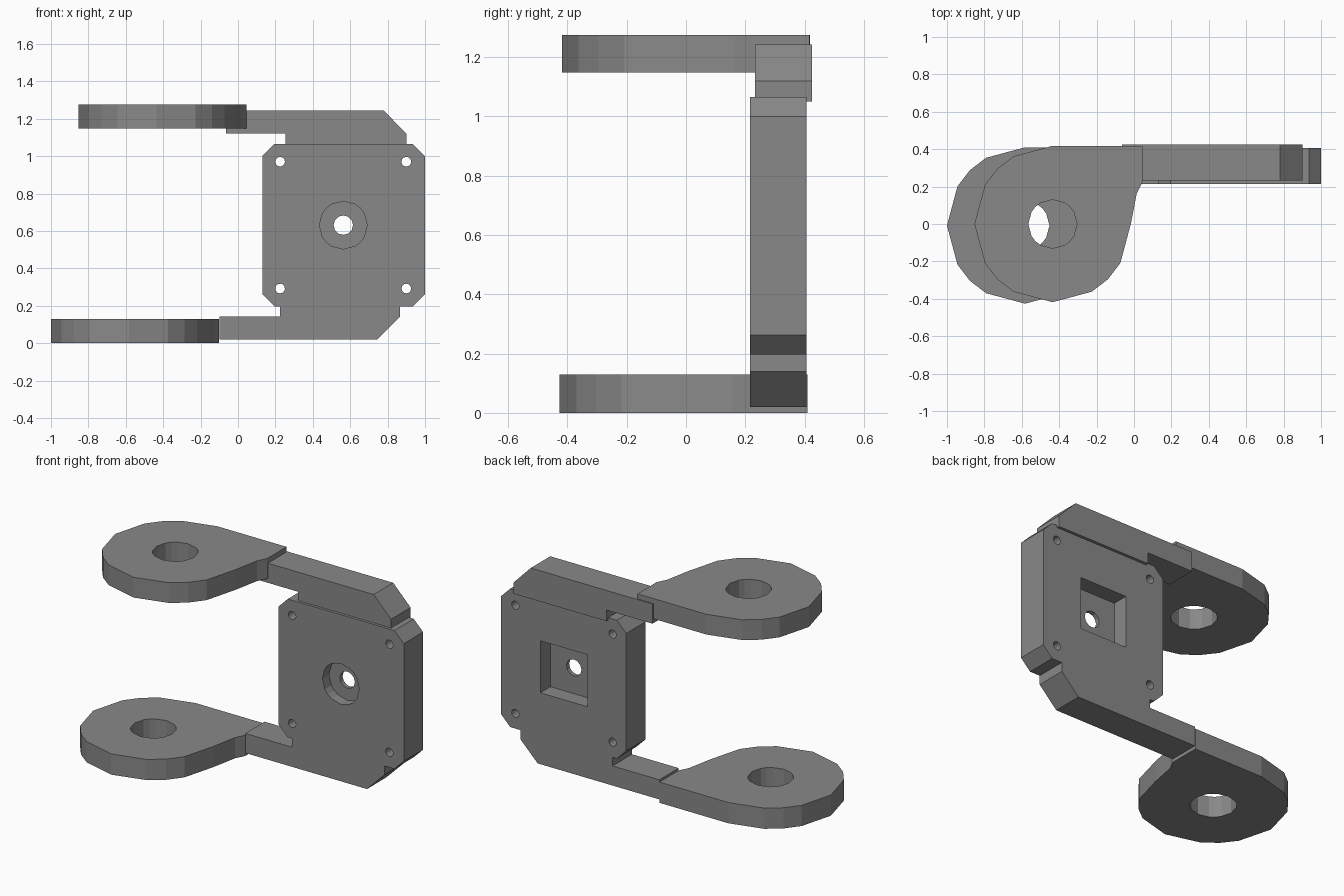
import bpy, bmesh
from math import sin, cos, radians
from mathutils import Vector

if "Cube" in bpy.data.objects:
    bpy.data.objects.remove(bpy.data.objects["Cube"], do_unlink=True)

GREY = (0.25, 0.25, 0.25, 1)
mat = bpy.data.materials.new("mid grey")
mat.use_nodes = True
mat.diffuse_color = GREY
mat.node_tree.nodes["Principled BSDF"].inputs["Base Color"].default_value = GREY


def prism(name, outline, lo, hi, axis):
    """Extrude a 2D outline along z (xy outline) or y (xz outline)."""
    bm = bmesh.new()
    place = (lambda p: (p[0], p[1], lo)) if axis == "z" else (lambda p: (p[0], lo, p[1]))
    face = bm.faces.new([bm.verts.new(place(p)) for p in outline])
    moved = bmesh.ops.extrude_face_region(bm, geom=[face])["geom"]
    depth = Vector((0, 0, hi - lo)) if axis == "z" else Vector((0, hi - lo, 0))
    bmesh.ops.translate(bm, vec=depth, verts=[g for g in moved if isinstance(g, bmesh.types.BMVert)])
    bmesh.ops.recalc_face_normals(bm, faces=bm.faces)
    mesh = bpy.data.meshes.new(name)
    bm.to_mesh(mesh)
    bm.free()
    mesh.materials.append(mat)
    obj = bpy.data.objects.new(name, mesh)
    bpy.context.collection.objects.link(obj)
    return obj


def arc(cx, cy, r, angles):
    return [(cx + r * cos(radians(a)), cy + r * sin(radians(a))) for a in angles]


# Uneven rounding shared by the rings and the larger holes
STEPS = [q + a for q in (0, 90, 180, 270) for a in (0, 30, 45, 60)]
SMALL = range(0, 360, 30)


def cut(obj, outline, lo, hi, axis):
    cutter = prism("cutter", outline, lo, hi, axis)
    cutter.hide_render = True
    mod = obj.modifiers.new("cut", "BOOLEAN")
    mod.operation, mod.solver, mod.object = "DIFFERENCE", "EXACT", cutter
    bpy.context.view_layer.objects.active = obj
    bpy.ops.object.modifier_apply(modifier=mod.name)
    bpy.data.objects.remove(cutter, do_unlink=True)


# Teardrop rings with a flat rear tab that meets the arm
def ring(name, cx, cy, z0, z1):
    tab = [(cx + 0.45, cy + 0.225), (cx + 0.48, cy + 0.225), (cx + 0.48, cy + 0.417)]
    tab[0] = (cx + 0.45, cy + 0.165)
    obj = prism(name, tab + arc(cx, cy, 0.418, STEPS[4:] + [360]), z0, z1, "z")
    cut(obj, arc(cx, cy, 0.13, STEPS), z0 - 0.1, z1 + 0.1, "z")


ring("upper_ring", -0.435, 0, 1.148, 1.275)
ring("lower_ring", -0.582, -0.008, 0, 0.13)

# Mounting plate with chamfered corners, in one piece with the lower arm
plate = prism("mounting_plate_and_lower_arm", [
    (-0.10, 0.02), (0.745, 0.02), (0.865, 0.14), (0.865, 0.197), (0.935, 0.197),
    (1.0, 0.262), (1.0, 1.0), (0.935, 1.065), (0.195, 1.065), (0.13, 1.0),
    (0.13, 0.262), (0.195, 0.197), (0.225, 0.197), (0.225, 0.143), (-0.10, 0.143)],
    0.215, 0.407, "y")

# Screw holes, front counterbore, rear square pocket and shaft hole
for x in (0.225, 0.9):
    for z in (0.292, 0.97):
        cut(plate, arc(x, z, 0.026, SMALL), 0, 0.6, "y")
MX, MZ, H = 0.563, 0.631, 0.163
cut(plate, arc(MX, MZ, 0.128, STEPS), 0.1, 0.28, "y")
cut(plate, [(MX - H, MZ - H), (MX + H, MZ - H), (MX + H, MZ + H), (MX - H, MZ + H)], 0.307, 0.6, "y")
cut(plate, arc(MX, MZ, 0.052, SMALL), 0, 0.6, "y")

# Upper arm, clipped at its outer top corner and seated on the plate
prism("upper_arm", [
    (-0.065, 1.12), (-0.065, 1.243), (0.78, 1.243), (0.90, 1.12),
    (0.90, 1.05), (0.255, 1.05), (0.255, 1.12)], 0.232, 0.425, "y")
